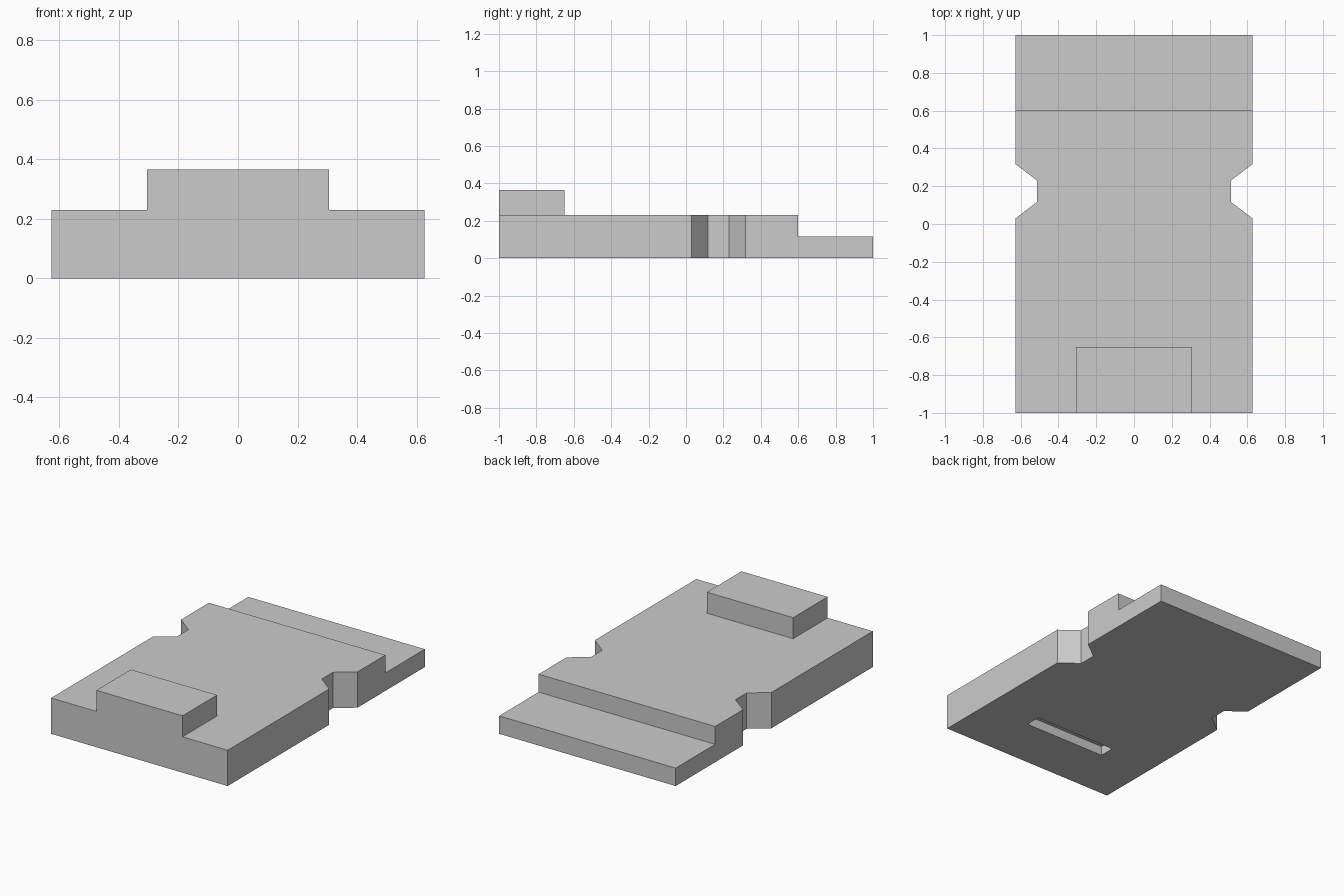
import bpy
import bmesh

cube = bpy.data.objects.get("Cube")
if cube:
    bpy.data.objects.remove(cube, do_unlink=True)

HALF_W, HALF_L = 0.627, 1.0
DECK, STEP = 0.23, 0.115

grey = bpy.data.materials.new("light grey")
grey.use_nodes = True
grey.diffuse_color = (0.6, 0.6, 0.6, 1)
grey.node_tree.nodes["Principled BSDF"].inputs["Base Color"].default_value = (0.6, 0.6, 0.6, 1)


def prism(name, outline, z0, z1):
    """Extrude a plan outline from z0 up to z1."""
    bm = bmesh.new()
    base = bm.faces.new([bm.verts.new((x, y, z0)) for x, y in outline])
    top = bmesh.ops.extrude_face_region(bm, geom=[base])["geom"]
    verts = [g for g in top if isinstance(g, bmesh.types.BMVert)]
    bmesh.ops.translate(bm, verts=verts, vec=(0, 0, z1 - z0))
    bmesh.ops.recalc_face_normals(bm, faces=bm.faces)
    mesh = bpy.data.meshes.new(name)
    bm.to_mesh(mesh)
    bm.free()
    mesh.materials.append(grey)
    obj = bpy.data.objects.new(name, mesh)
    bpy.context.collection.objects.link(obj)
    return obj


def box(name, half_x, y0, y1, z0, z1):
    return prism(name, [(-half_x, y0), (half_x, y0), (half_x, y1), (-half_x, y1)], z0, z1)


def combine(target, tool, operation):
    """Boolean the tool into the target, then discard the tool."""
    tool.hide_render = True
    mod = target.modifiers.new(tool.name, "BOOLEAN")
    mod.operation = operation
    mod.solver = "EXACT"
    mod.object = tool
    bpy.context.view_layer.objects.active = target
    bpy.ops.object.modifier_apply(modifier=mod.name)
    bpy.data.objects.remove(tool, do_unlink=True)


# Base plate with a tapered notch in each side
side = [(HALF_W, -HALF_L), (HALF_W, 0.03), (0.513, 0.117),
        (0.513, 0.23), (HALF_W, 0.317), (HALF_W, HALF_L)]
plate = prism("base_plate", side + [(-x, y) for x, y in reversed(side)], 0, DECK)

# Lower step along the back edge
combine(plate, box("step_cutter", 0.8, 0.6, 1.2, STEP, 0.4), "DIFFERENCE")

# Shallow slot in the underside
combine(plate, box("slot_cutter", 0.29, -0.65, -0.55, -0.1, 0.06), "DIFFERENCE")

# Raised block flush with the front edge
box("front_block", 0.306, -HALF_L, -0.65, DECK, 0.365)
